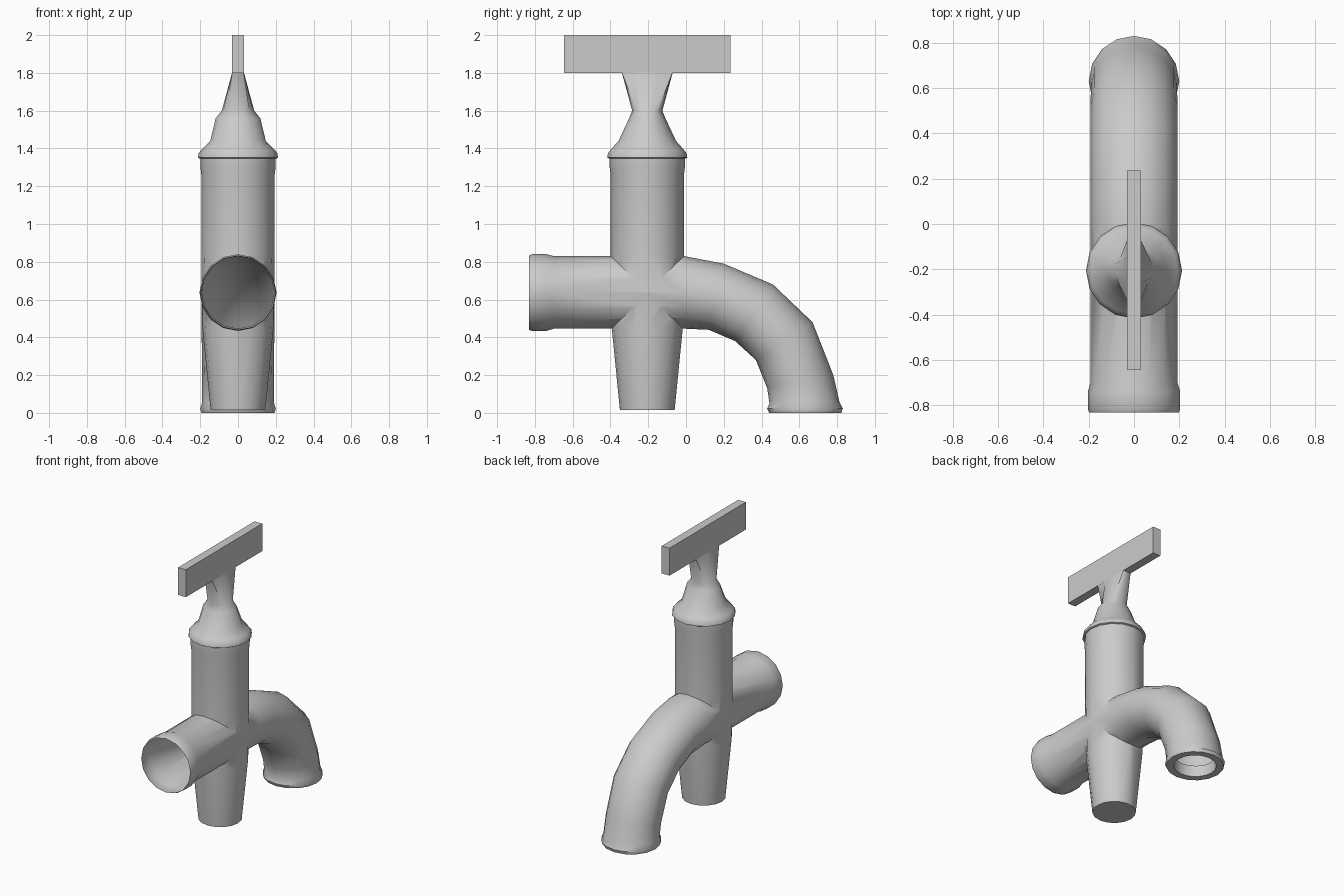
import bpy, bmesh, math
from mathutils import Vector

if "Cube" in bpy.data.objects:
    bpy.data.objects.remove(bpy.data.objects["Cube"])

SIDES = 16
CY = -0.205  # y of the vertical axis


def loft(name, rings):
    """Skin a list of rings (each a list of Vectors) and cap both ends."""
    bm = bmesh.new()
    loops = [[bm.verts.new(p) for p in ring] for ring in rings]
    for a, b in zip(loops, loops[1:]):
        for i in range(len(a)):
            j = (i + 1) % len(a)
            bm.faces.new((a[i], a[j], b[j], b[i]))
    bm.faces.new(loops[0])
    bm.faces.new(loops[-1])
    bmesh.ops.recalc_face_normals(bm, faces=bm.faces)
    me = bpy.data.meshes.new(name)
    bm.to_mesh(me)
    bm.free()
    ob = bpy.data.objects.new(name, me)
    bpy.context.collection.objects.link(ob)
    return ob


def level_ring(z, rx, ry, boxy=False):
    pts = []
    for i in range(SIDES):
        a = 2 * math.pi * i / SIDES
        c, s = math.cos(a), math.sin(a)
        k = 1 / max(abs(c), abs(s)) if boxy else 1
        pts.append(Vector((rx * c * k, CY + ry * s * k, z)))
    return pts


def pipe_ring(outer, inner, half):
    """Ring spanning two (y, z) outline points, with the given half width in x."""
    o, n = Vector((0, *outer)), Vector((0, *inner))
    mid, arm = (o + n) / 2, (o - n) / 2
    return [mid + arm * math.cos(a) + Vector((half * math.sin(a), 0, 0))
            for a in (2 * math.pi * i / SIDES for i in range(SIDES))]


def smooth(ob, angle=40):
    bpy.ops.object.select_all(action='DESELECT')
    bpy.context.view_layer.objects.active = ob
    ob.select_set(True)
    bpy.ops.object.shade_smooth_by_angle(angle=math.radians(angle))


# Tapered vertical body
body = loft("tap_body", [level_ring(z, r, r) for z, r in (
    (0.015, 0.145), (0.45, 0.188), (0.83, 0.194), (1.26, 0.194),
    (1.30, 0.199), (1.35, 0.199))])

# Inlet pipe and curved spout as one sweep
pipe = loft("pipe", [pipe_ring(*r) for r in (
    ((-0.832, 0.832), (-0.832, 0.440), 0.198),
    ((-0.815, 0.840), (-0.815, 0.434), 0.204),
    ((-0.740, 0.840), (-0.740, 0.434), 0.204),
    ((-0.700, 0.830), (-0.700, 0.446), 0.192),
    ((-0.010, 0.830), (-0.010, 0.446), 0.192),
    ((0.200, 0.790), (0.120, 0.440), 0.192),
    ((0.460, 0.680), (0.260, 0.380), 0.192),
    ((0.670, 0.480), (0.370, 0.280), 0.192),
    ((0.780, 0.200), (0.430, 0.130), 0.190),
    ((0.812, 0.060), (0.442, 0.050), 0.190),
    ((0.830, 0.022), (0.430, 0.022), 0.200),
    ((0.822, 0.000), (0.440, 0.000), 0.193))])

# Join the two into one hollow shell
mod = body.modifiers.new("join_pipe", 'BOOLEAN')
mod.operation, mod.solver, mod.object = 'UNION', 'EXACT', pipe
bpy.context.view_layer.objects.active = body
bpy.ops.object.modifier_apply(modifier=mod.name)
bpy.data.objects.remove(pipe)

# Open the inlet, and give the spout mouth a thick lip
bm = bmesh.new()
bm.from_mesh(body.data)
bm.normal_update()
inlet = [f for f in bm.faces if f.calc_center_median().y < -0.831]
bmesh.ops.delete(bm, geom=inlet, context='FACES')
mouth = [f for f in bm.faces if f.calc_center_median().z < 0.001]
bmesh.ops.inset_region(bm, faces=mouth, thickness=0.05)
bmesh.ops.inset_region(bm, faces=mouth, thickness=0.004, depth=-0.08)
bmesh.ops.delete(bm, geom=mouth, context='FACES')
bm.to_mesh(body.data)
bm.free()
smooth(body)

# Collar and neck, flattening into a blade under the handle
neck = loft("collar_and_neck", [level_ring(*r) for r in (
    (1.348, 0.205, 0.205), (1.352, 0.212, 0.212), (1.375, 0.208, 0.208),
    (1.395, 0.192, 0.192), (1.44, 0.147, 0.152), (1.56, 0.118, 0.096),
    (1.60, 0.086, 0.080), (1.81, 0.029, 0.137, True))])
smooth(neck, 50)

# Flat handle bar
handle = loft("handle", [
    [Vector((x * 0.031, CY + y * 0.44, z)) for x, y in ((-1, -1), (1, -1), (1, 1), (-1, 1))]
    for z in (1.80, 2.0)])
smooth(handle)
